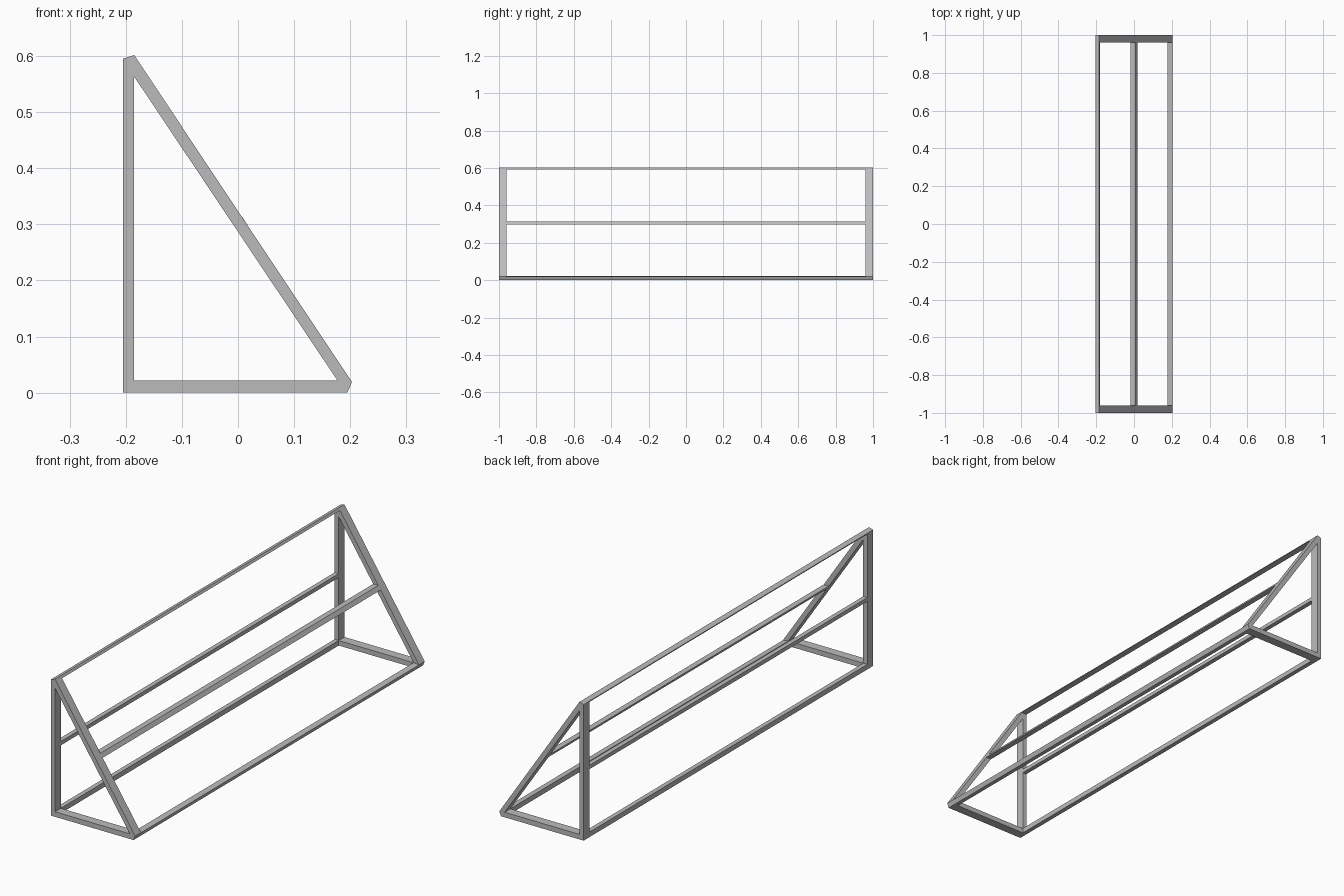
import bpy
import bmesh

cube = bpy.data.objects.get("Cube")
if cube:
    bpy.data.objects.remove(cube, do_unlink=True)

GREY = (0.5, 0.5, 0.5, 1.0)
metal = bpy.data.materials.new("grey_metal")
metal.use_nodes = True
metal.diffuse_color = GREY
metal.node_tree.nodes["Principled BSDF"].inputs["Base Color"].default_value = GREY


def section(name, points, faces, y, depth):
    """Flat x-z section, given depth along y by a solidify modifier."""
    bm = bmesh.new()
    verts = [bm.verts.new((px, 0, pz)) for px, pz in points]
    for face in faces:
        bm.faces.new([verts[i] for i in face])
    mesh = bpy.data.meshes.new(name)
    bm.to_mesh(mesh)
    bm.free()
    mesh.materials.append(metal)
    obj = bpy.data.objects.new(name, mesh)
    bpy.context.collection.objects.link(obj)
    obj.location.y = y
    mod = obj.modifiers.new("depth", "SOLIDIFY")
    mod.thickness = depth
    mod.offset = 0
    return obj


# Triangular end frames: five outer corners, then three inner corners
OUTER = [(-0.205, 0), (0.195, 0), (0.203, 0.019), (-0.185, 0.6015), (-0.205, 0.595)]
INNER = [(-0.185, 0.022), (0.177, 0.022), (-0.185, 0.563)]
BARS = [(0, 1, 6, 5), (1, 2, 6), (2, 3, 7, 6), (3, 4, 7), (4, 0, 5, 7)]
for name, side in (("front_frame", -1), ("back_frame", 1)):
    section(name, OUTER + INNER, BARS, side * 0.98, 0.04)

# Long rails joining the two frames
RAILS = {
    "top_rail": [(-0.205, 0.591), (-0.179, 0.592), (-0.185, 0.6015), (-0.205, 0.595)],
    "upright_middle_rail": [(-0.205, 0.297), (-0.185, 0.297), (-0.185, 0.314), (-0.205, 0.314)],
    "sloped_middle_rail": [(-0.007, 0.297), (0.018, 0.297), (0.007, 0.314), (-0.018, 0.314)],
    "bottom_upright_rail": [(-0.205, 0), (-0.185, 0), (-0.185, 0.022), (-0.205, 0.022)],
    "bottom_toe_rail": [(0.177, 0), (0.195, 0), (0.203, 0.019), (0.177, 0.022)],
}
for name, profile in RAILS.items():
    section(name, profile, [(0, 1, 2, 3)], 0, 1.92)
